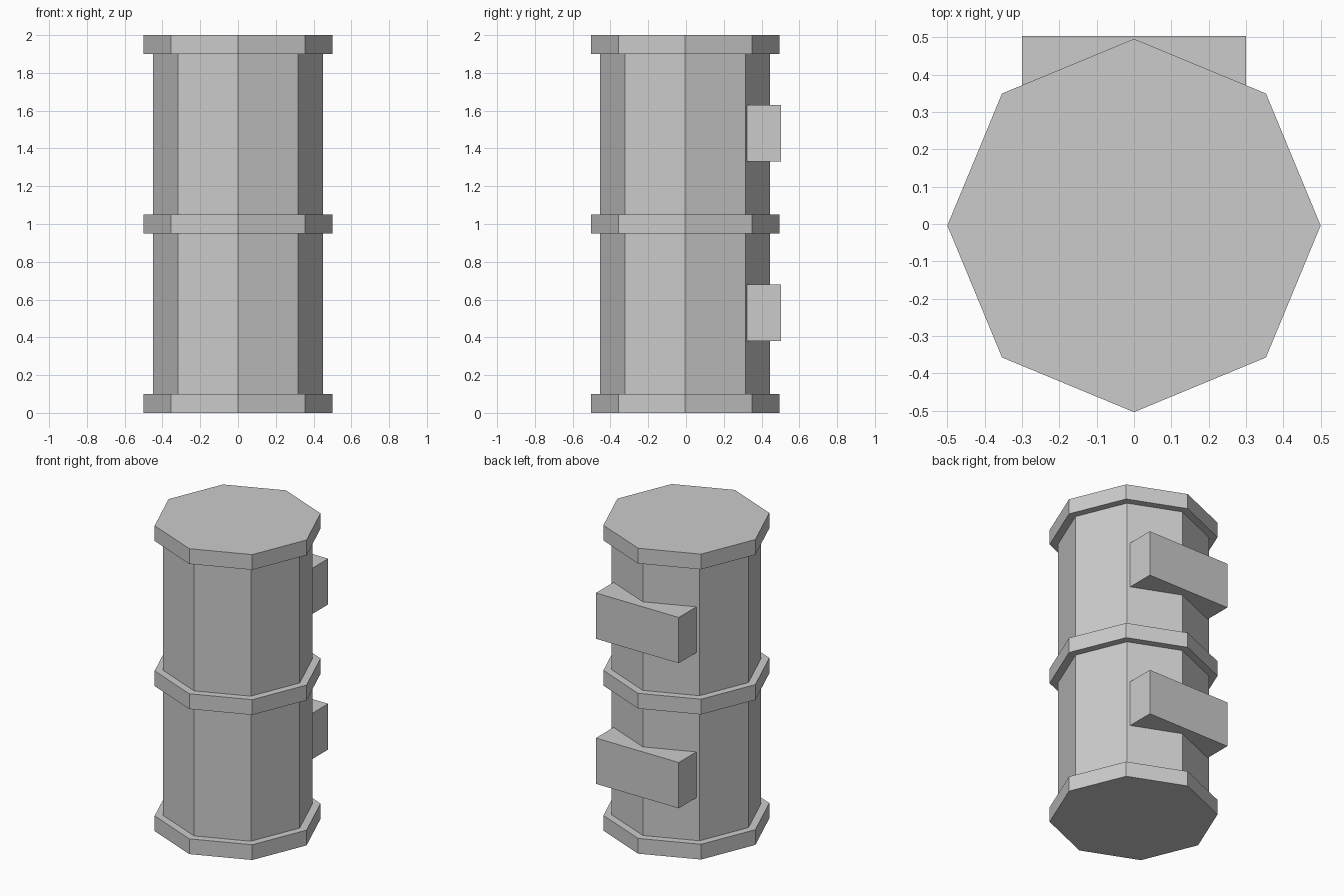
import bpy, bmesh
from math import cos, sin, pi

if "Cube" in bpy.data.objects:
    bpy.data.objects.remove(bpy.data.objects["Cube"])

CY = -0.004   # octagon centre, offset so the whole model is centred
SIDES = 8


def make_object(name, bm):
    bmesh.ops.recalc_face_normals(bm, faces=bm.faces)
    mesh = bpy.data.meshes.new(name)
    bm.to_mesh(mesh)
    bm.free()
    obj = bpy.data.objects.new(name, mesh)
    bpy.context.collection.objects.link(obj)
    return obj


def lathe(name, profile):
    bm = bmesh.new()
    rings = [[bm.verts.new((r * cos(2 * pi * i / SIDES), CY + r * sin(2 * pi * i / SIDES), z))
              for i in range(SIDES)] for r, z in profile]
    for a, b in zip(rings, rings[1:]):
        for i in range(SIDES):
            j = (i + 1) % SIDES
            bm.faces.new((a[i], a[j], b[j], b[i]))
    bm.faces.new(rings[0])
    bm.faces.new(rings[-1])
    return make_object(name, bm)


def box(name, lo, hi):
    bm = bmesh.new()
    bmesh.ops.create_cube(bm, size=1)
    for v in bm.verts:
        v.co = [l + (c + 0.5) * (h - l) for c, l, h in zip(v.co, lo, hi)]
    return make_object(name, bm)


# Octagonal column with bottom, middle and top bands
R_BAND, R_BODY = 0.5, 0.45
lathe("column", [
    (R_BAND, 0), (R_BAND, 0.1), (R_BODY, 0.1),
    (R_BODY, 0.95), (R_BAND, 0.95), (R_BAND, 1.05), (R_BODY, 1.05),
    (R_BODY, 1.9), (R_BAND, 1.9), (R_BAND, 2.0),
])

# Mounting blocks set into the back of each section
for name, z in (("lower_back_block", 0.38), ("upper_back_block", 1.33)):
    box(name, (-0.3, 0.31, z), (0.3, 0.504, z + 0.3))
